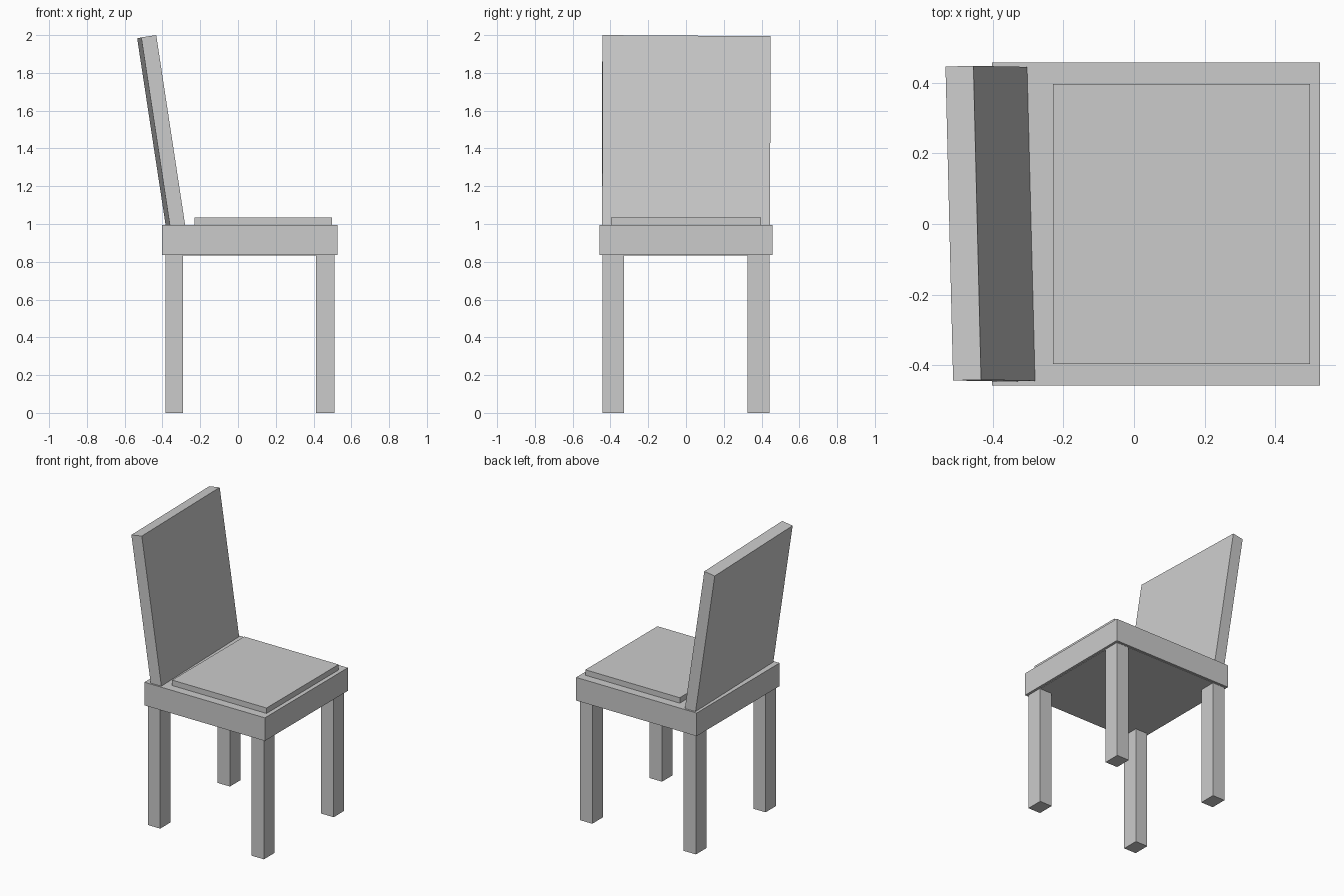
import bpy
from mathutils import Vector, Matrix

if "Cube" in bpy.data.objects:
    bpy.data.objects.remove(bpy.data.objects["Cube"])


def box(name, lo, hi):
    """Axis-aligned box spanning the corners lo and hi."""
    lo, hi = Vector(lo), Vector(hi)
    bpy.ops.mesh.primitive_cube_add(size=1, location=(lo + hi) / 2)
    ob = bpy.context.object
    ob.name = name
    ob.data.transform(Matrix.Diagonal((*(hi - lo), 1)))
    return ob


# Seat slab, thin underside panel and cushion
box("seat", (-0.402, -0.457, 0.835), (0.527, 0.457, 0.996))
box("seat_underside", (-0.385, -0.443, 0.832), (0.51, 0.443, 0.84))
box("cushion", (-0.23, -0.397, 0.99), (0.498, 0.397, 1.034))

# Four square legs
for x_name, x0, x1 in (("left", -0.385, -0.29), ("right", 0.414, 0.51)):
    for y_name, y0, y1 in (("front", -0.443, -0.327), ("back", 0.325, 0.441)):
        box(f"{y_name}_{x_name}_leg", (x0, y0, 0), (x1, y1, 0.834))

# Backrest: leans back and is twisted slightly, its foot sunk into the seat
up = Vector((-0.153, 0.003, 1.005)).normalized()
side = Vector((-0.021, 0.889, -0.010))
side = (side - up * side.dot(up)).normalized()
thick = side.cross(up).normalized()
top_corner = Vector((-0.433, -0.441, 2.0))
backrest = box("backrest", (-0.080, 0, -1.035), (0, 0.889, 0))
backrest.data.transform(Matrix.Translation(backrest.location))
rot = Matrix((thick, side, up)).transposed().to_4x4()
backrest.matrix_world = Matrix.Translation(top_corner) @ rot
